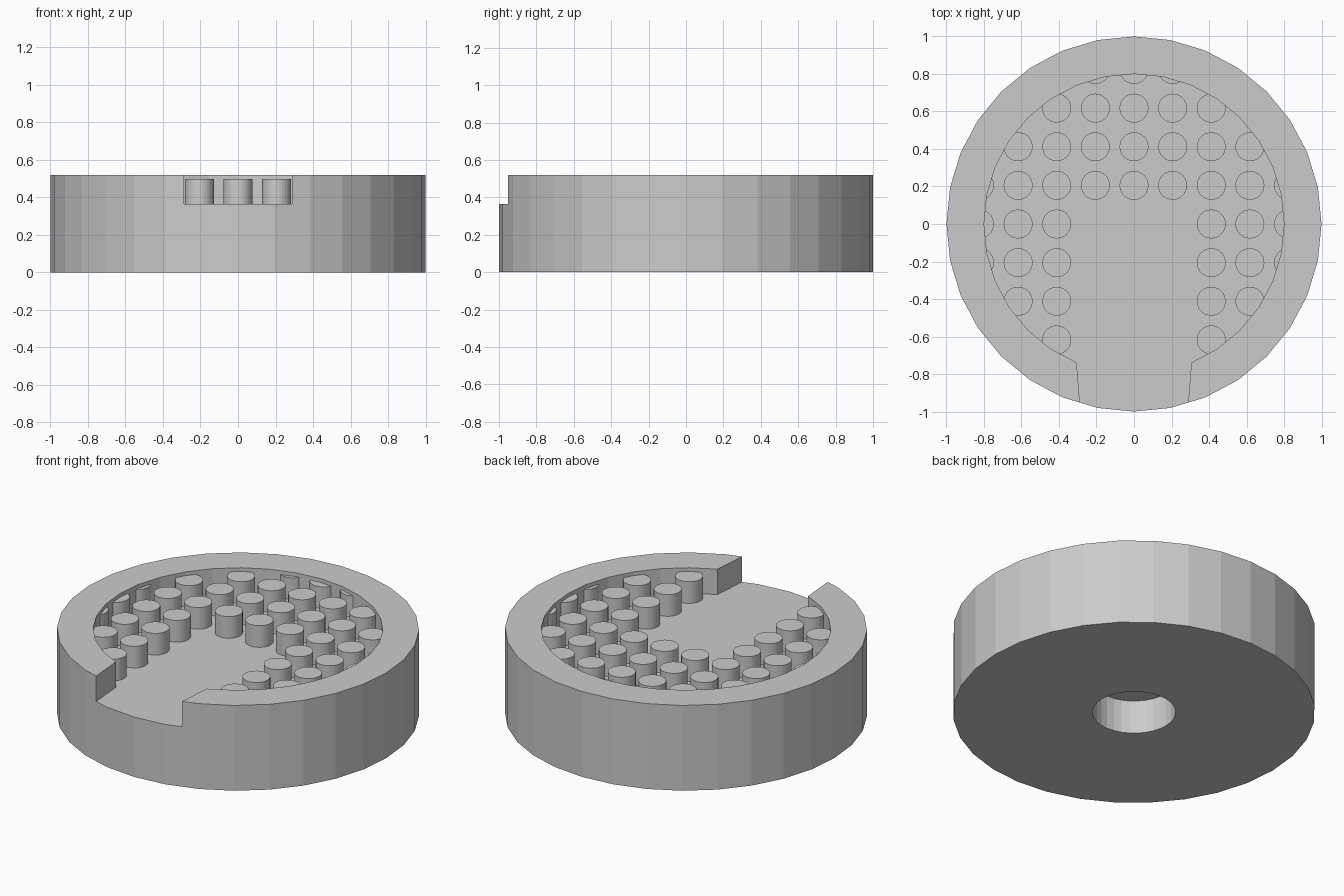
import bpy, bmesh
from math import sin, cos, pi

if "Cube" in bpy.data.objects:
    bpy.data.objects.remove(bpy.data.objects["Cube"])

SIDES = 32
FLOOR, RIM, PIN_TOP = 0.365, 0.52, 0.497


def circle(r, cx=0, cy=0):
    return [(cx + r * sin(2 * pi * i / SIDES), cy - r * cos(2 * pi * i / SIDES))
            for i in range(SIDES)]


def add_prism(bm, outline, z0, z1):
    low = [bm.verts.new((x, y, z0)) for x, y in outline]
    high = [bm.verts.new((x, y, z1)) for x, y in outline]
    bm.faces.new(low[::-1])
    bm.faces.new(high)
    n = len(outline)
    for i in range(n):
        j = (i + 1) % n
        bm.faces.new((low[i], low[j], high[j], high[i]))


def make_object(name, prisms):
    bm = bmesh.new()
    for p in prisms:
        add_prism(bm, *p)
    mesh = bpy.data.meshes.new(name)
    bm.to_mesh(mesh)
    bm.free()
    obj = bpy.data.objects.new(name, mesh)
    bpy.context.collection.objects.link(obj)
    return obj


def cut(target, cutter):
    mod = target.modifiers.new("cut", 'BOOLEAN')
    mod.operation = 'DIFFERENCE'
    mod.solver = 'EXACT'
    mod.object = cutter
    bpy.context.view_layer.objects.active = target
    bpy.ops.object.modifier_apply(modifier=mod.name)
    bpy.data.objects.remove(cutter, do_unlink=True)


# Round body
body = make_object("round_body", [(circle(1.0), 0, RIM)])

# Round recess running out through the tapered front opening
recess = circle(0.8)[2:SIDES - 1] + [(-0.277, -1.1), (0.277, -1.1)]
cut(body, make_object("recess_cutter", [(recess, FLOOR, 0.8)]))

# Blind socket in the underside
cut(body, make_object("socket_cutter", [(circle(0.23), -0.2, 0.205)]))

# Grid of pins, leaving the centre and front opening clear
STEP, PIN_R = 0.206, 0.077
pins = []
for i in range(-4, 5):
    for j in range(-4, 5):
        x, y = i * STEP, j * STEP
        in_gap = abs(i) < 2 and j < 1
        if not in_gap and (x * x + y * y) ** 0.5 - PIN_R < 0.79:
            pins.append((circle(PIN_R, x, y), FLOOR - 0.01, PIN_TOP))
make_object("pins", pins)
